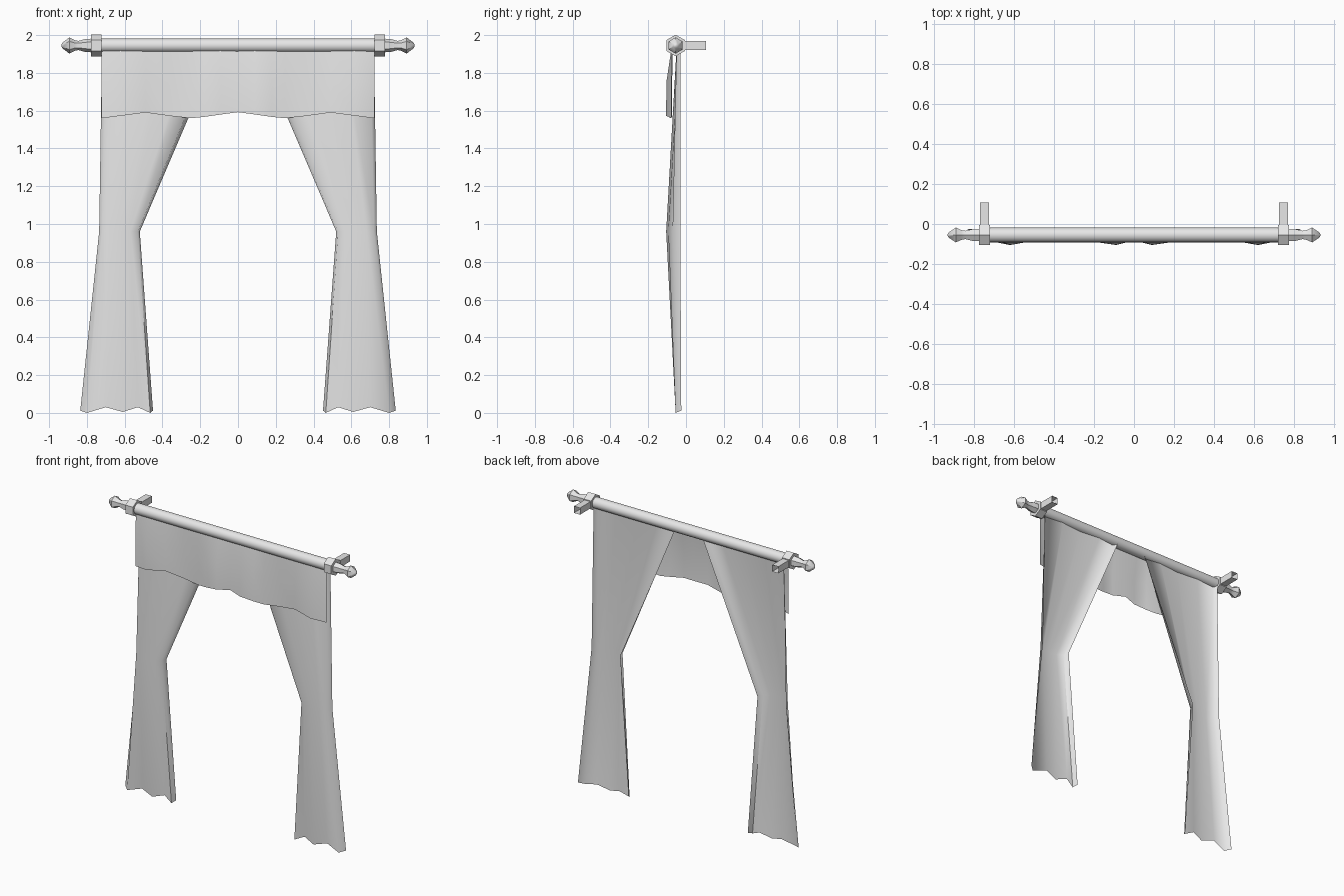
import bpy
from math import sin, cos, pi

if "Cube" in bpy.data.objects:
    bpy.data.objects.remove(bpy.data.objects["Cube"])

grey = bpy.data.materials.new("plain grey")
grey.use_nodes = True
grey.diffuse_color = (0.8, 0.8, 0.8, 1)
grey.node_tree.nodes["Principled BSDF"].inputs["Base Color"].default_value = (0.8, 0.8, 0.8, 1)

ROD_Y, ROD_Z = -0.055, 1.945


def make(name, verts, faces, smooth=None):
    mesh = bpy.data.meshes.new(name)
    mesh.from_pydata(verts, [], faces)
    mesh.materials.append(grey)
    obj = bpy.data.objects.new(name, mesh)
    bpy.context.collection.objects.link(obj)
    if smooth:
        bpy.ops.object.select_all(action="DESELECT")
        obj.select_set(True)
        bpy.context.view_layer.objects.active = obj
        bpy.ops.object.shade_smooth_by_angle(angle=smooth)
    return obj


def sheet(name, rows, flip=False):
    """Cloth surface through rows of points."""
    n = len(rows[0])
    faces = []
    for r in range(len(rows) - 1):
        for c in range(n - 1):
            a, b = r * n + c, (r + 1) * n + c
            face = (a, b, b + 1, a + 1)
            faces.append(face[::-1] if flip else face)
    return make(name, [p for row in rows for p in row], faces, pi / 3)


def turned(name, profile, sides, smooth=None, flip=False):
    """Solid of revolution about the rod axis; profile holds (x, radius)."""
    verts = [(x, ROD_Y + r * sin(2 * pi * k / sides), ROD_Z + r * cos(2 * pi * k / sides))
             for x, r in profile for k in range(sides)]
    faces = []
    for i in range(len(profile) - 1):
        for k in range(sides):
            a, b = i * sides + k, i * sides + (k + 1) % sides
            faces.append((a, a + sides, b + sides, b))
    last = (len(profile) - 1) * sides
    faces += [tuple(range(sides)), tuple(last + k for k in reversed(range(sides)))]
    if flip:
        faces = [f[::-1] for f in faces]
    return make(name, verts, faces, smooth)


# Rod
turned("rod", [(-0.73, 0.037), (0.73, 0.037)], 16, pi / 4)

# Curtain columns run from the inner edge to the outer edge
top_x = [0.105, 0.13, 0.25, 0.40, 0.56, 0.70, 0.72]
tie_x = [0.52, 0.53, 0.57, 0.625, 0.68, 0.72, 0.735]
hem_x = [0.45, 0.465, 0.53, 0.61, 0.70, 0.80, 0.835]
hem_z = [0.012, 0.0, 0.03, 0.005, 0.03, 0.0, 0.012]
fold = [0, 1, 0.4, 1, 0.4, 1, 0]
gather = [0, 0.55, 0.85, 1, 0.85, 0.55, 0]

for side, s in (("left", 1), ("right", -1)):
    # Gathered curtain
    rows = [[(s * x, -0.03 - 0.02 * f, 1.93) for x, f in zip(top_x, fold)],
            [(s * x, -0.03 - 0.075 * g, 0.96) for x, g in zip(tie_x, gather)],
            [(s * x, -0.025 - 0.03 * f, z) for x, f, z in zip(hem_x, fold, hem_z)]]
    sheet(side + "_curtain", rows, s < 0)

    # Hexagonal collar
    turned(side + "_collar", [(s * 0.722, 0.057), (s * 0.778, 0.057)], 6, flip=s < 0)

    # Finial
    turned(side + "_finial",
           [(s * x, r) for x, r in ((0.775, 0.036), (0.81, 0.034), (0.845, 0.024),
                                    (0.865, 0.028), (0.893, 0.043), (0.93, 0.014),
                                    (0.935, 0.004))], 6, pi / 4, s < 0)

    # Wall arm, a square tube open at the wall end
    verts = [(s * 0.75 + dx, y, ROD_Z + dz) for y in (-0.01, 0.107)
             for dx, dz in ((-0.023, -0.023), (0.023, -0.023), (0.023, 0.023), (-0.023, 0.023))]
    make(side + "_wall_arm", verts,
         [(0, 1, 2, 3)] + [(k, k + 4, (k + 1) % 4 + 4, (k + 1) % 4) for k in range(4)])

# Valance: half outline (x, forward bulge, hem height), mirrored to the other side
half = [(0, 0.3, 1.592), (0.09, 1, 1.58), (0.18, 0.6, 1.567), (0.25, 0.2, 1.56),
        (0.36, 0, 1.572), (0.49, 0.3, 1.59), (0.62, 1, 1.573), (0.722, 0.1, 1.56)]
outline = [(-x, b, z) for x, b, z in half[:0:-1]] + half
sheet("valance", [
    [(x, -0.072 - 0.005 * b, 1.93) for x, b, z in outline],
    [(x, -0.073 - 0.031 * b, 1.75) for x, b, z in outline],
    [(x, -0.073 - 0.032 * b, z) for x, b, z in outline]])
